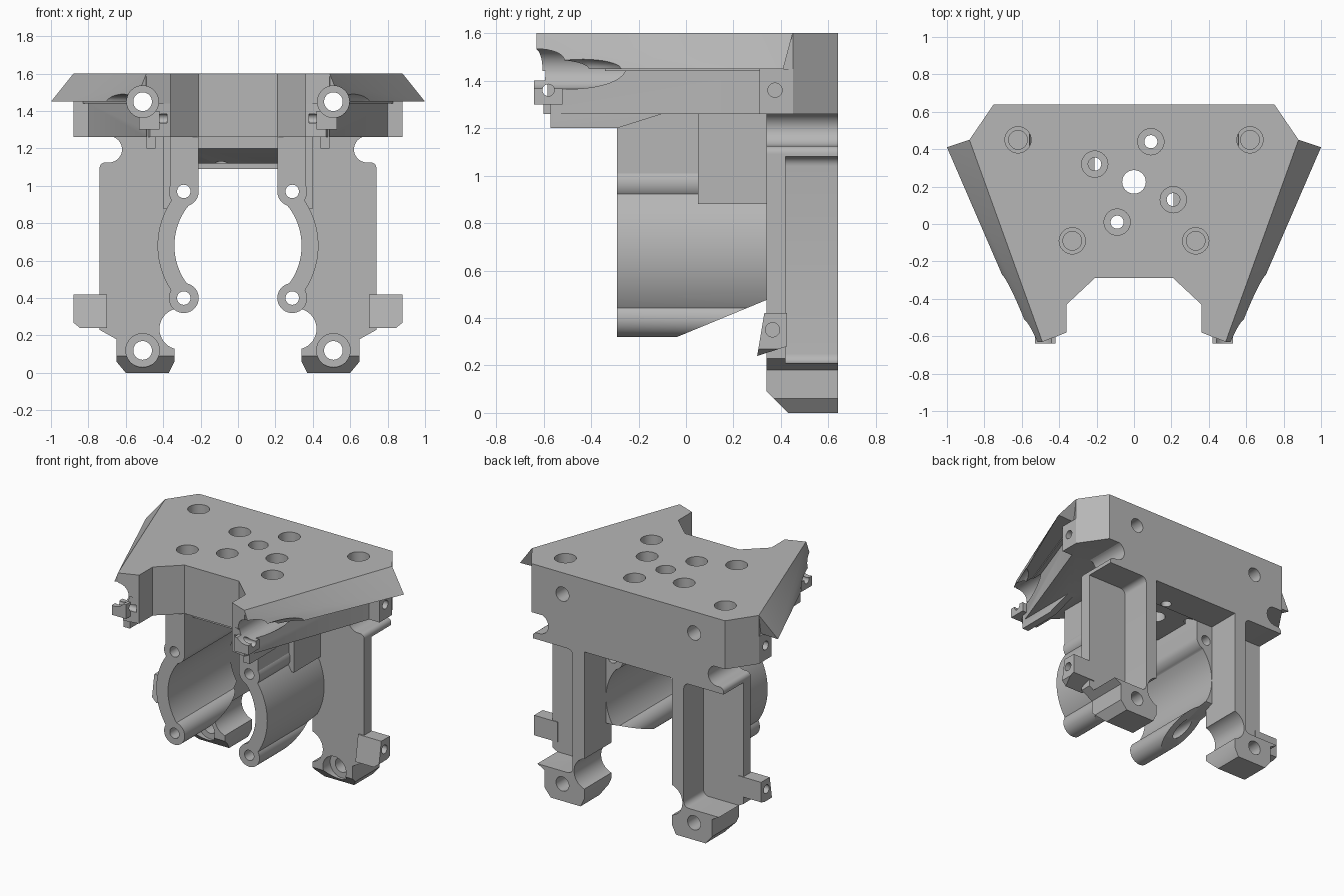
import bpy, bmesh, math
from mathutils import Vector, Matrix

old = bpy.data.objects.get("Cube")
if old:
    bpy.data.objects.remove(old, do_unlink=True)

grey = bpy.data.materials.new("mid_grey")
grey.use_nodes = True
grey.diffuse_color = (0.47, 0.47, 0.47, 1)
grey.node_tree.nodes["Principled BSDF"].inputs["Base Color"].default_value = (0.47, 0.47, 0.47, 1)


def make(name, bm):
    bmesh.ops.recalc_face_normals(bm, faces=bm.faces)
    me = bpy.data.meshes.new(name)
    bm.to_mesh(me)
    bm.free()
    ob = bpy.data.objects.new(name, me)
    me.materials.append(grey)
    bpy.context.collection.objects.link(ob)
    return ob


def prism(name, pts, axis, a, b):
    """Extrude a 2D outline along an axis; the outline uses the other two axes in order."""
    def place(p, t):
        v = list(p)
        v.insert("xyz".index(axis), t)
        return v
    bm = bmesh.new()
    low = [bm.verts.new(place(p, a)) for p in pts]
    high = [bm.verts.new(place(p, b)) for p in pts]
    bm.faces.new(low)
    bm.faces.new(high)
    n = len(pts)
    for i in range(n):
        j = (i + 1) % n
        bm.faces.new((low[i], low[j], high[j], high[i]))
    return make(name, bm)


def box(name, x, y, z):
    return prism(name, [(x[0], y[0]), (x[1], y[0]), (x[1], y[1]), (x[0], y[1])], "z", *z)


def arc(cx, cy, r, a, b, n):
    angles = [math.radians(a + (b - a) * i / n) for i in range(n + 1)]
    return [(cx + r * math.cos(t), cy + r * math.sin(t)) for t in angles]


def rod(name, c, r, axis, a, b):
    return prism(name, arc(*c, r, 0, 360, 40)[:-1], axis, a, b)


def hull(name, pts):
    bm = bmesh.new()
    for p in pts:
        bm.verts.new(p)
    bmesh.ops.convex_hull(bm, input=bm.verts)
    return make(name, bm)


def apply(ob, mod):
    bpy.context.view_layer.objects.active = ob
    bpy.ops.object.modifier_apply(modifier=mod.name)


def boolean(ob, kind, *others):
    for other in others:
        mod = ob.modifiers.new("bool", "BOOLEAN")
        mod.operation, mod.object, mod.solver = kind, other, "EXACT"
        apply(ob, mod)
        bpy.data.objects.remove(other, do_unlink=True)


def mirror(ob):
    apply(ob, ob.modifiers.new("mirror", "MIRROR"))


def symmetric(half):
    return half + [(-x, y) for x, y in reversed(half)]


BOLT_X = 0.51


def bolt_cutters(z, head_end, head_r=0.085, sides=(1,)):
    out = []
    for s in sides:
        out.append(rod("bolt_hole", (s * BOLT_X, z), 0.05, "y", -1, 1))
        out.append(rod("head_bore", (s * BOLT_X, z), head_r, "y", -1, head_end))
    return out


# Top plate: full outline above, inset outline with rear ears below
notch = [(0.36, -0.58), (0.36, -0.43), (0.21, -0.29)]
plate = prism("top_plate", symmetric([(0.75, 0.64), (0.88, 0.45), (0.49, -0.63)] + notch), "z", 1.44, 1.6)
lower = prism("plate_base", symmetric(
    [(0.75, 0.64), (0.88, 0.45), (0.88, 0.31), (0.80, 0.31), (0.47, -0.60)] + notch), "z", 1.26, 1.45)
boolean(plate, "UNION", lower)
centre_pad = prism("centre_pad", [(-0.2, 1.3), (-0.2, 1.2), (0, 1.12), (0.45, 1.12), (0.45, 1.3)], "x", -0.3, 0.3)
rear_wall = box("rear_wall", (-0.36, 0.36), (0.4, 0.64), (1.09, 1.3))
boolean(plate, "UNION", centre_pad, rear_wall)
for s in (1, -1):
    tab = box("tip_tab", sorted((s * 0.42, s * 0.53)), (-0.64, -0.52), (1.30, 1.40))
    rib = prism("edge_rib", [(-0.57, 1.3), (-0.57, 1.2), (-0.29, 1.2), (-0.1, 1.26), (-0.1, 1.3)],
                "x", *sorted((s * 0.44, s * 0.49)))
    boolean(plate, "UNION", tab, rib)

# Plate holes: bolts, countersunk mounts, blind mounts, ear screws
boolean(plate, "DIFFERENCE", *bolt_cutters(1.45, -0.2, sides=(1, -1)))
boolean(plate, "DIFFERENCE", rod("centre_hole", (0, 0.225), 0.063, "z", 1, 2))
for c in [(0.09, 0.44), (-0.21, 0.32), (0.21, 0.13), (-0.09, 0.01)]:
    boolean(plate, "DIFFERENCE", rod("through", c, 0.035, "z", 1, 2), rod("sink", c, 0.07, "z", 1.45, 2))
for c in [(0.62, 0.45), (-0.62, 0.45), (0.33, -0.09), (-0.33, -0.09)]:
    boolean(plate, "DIFFERENCE", rod("blind", c, 0.05, "z", 1.36, 2), rod("sink", c, 0.07, "z", 1.45, 2))
for s in (1, -1):
    boolean(plate, "DIFFERENCE",
            rod("ear_hole", (0.375, 1.36), 0.03, "x", *sorted((s * 0.72, s))),
            rod("tip_hole", (-0.58, 1.36), 0.025, "x", *sorted((s * 0.38, s * 0.6))))

# Sloping side flange with its scooped front end
flange = hull("side_flange", [(0.88, 0.45, 1.6), (0.49, -0.63, 1.6), (1, 0.41, 1.45),
                              (0.55, -0.63, 1.45), (0.80, 0.40, 1.45), (0.44, -0.6, 1.45)])
bm = bmesh.new()
bmesh.ops.create_uvsphere(bm, u_segments=48, v_segments=24, radius=1,
                          matrix=Matrix.Translation((0.78, -0.64, 1.45)) @ Matrix.Diagonal((0.23, 0.39, 0.085, 1)))
boolean(flange, "DIFFERENCE", make("scoop", bm), *bolt_cutters(1.45, -0.2))
mirror(flange)

# Leg: notched shoulder, chamfered foot, pocket open to the rear and outside
profile = [(0.34, 0.06), (0.37, 0), (0.60, 0), (0.65, 0.06), (0.65, 0.18), (0.74, 0.23), (0.74, 1.09)]
profile += arc(0.71, 1.095, 0.03, 0, 90, 6) + arc(0.69, 1.195, 0.07, 270, 110, 16)
profile += [(0.66, 1.27), (0.34, 1.27)]
leg = prism("leg", profile, "y", 0.34, 0.64)
pocket = (arc(0.47, 0.25, 0.04, 270, 180, 6) + arc(0.47, 1.04, 0.04, 180, 90, 6)
          + [(1, 1.08), (1, 0.21)])
boolean(leg, "DIFFERENCE", prism("pocket", pocket, "y", 0.42, 0.8),
        prism("toe_cut", [(0.33, 0.1), (0.44, -0.01), (0.2, -0.01), (0.2, 0.1)], "x", 0, 1),
        rod("inner_scoop", (0.31, 0.235), 0.11, "y", 0, 1))
ear = prism("leg_ear", [(0.30, 0.24), (0.33, 0.42), (0.425, 0.42), (0.425, 0.28)], "x", 0.70, 0.88)
boolean(ear, "DIFFERENCE",
        prism("ear_chamfer", [(0.82, 0.22), (0.9, 0.22), (0.9, 0.285)], "y", 0, 1),
        rod("ear_screw", (0.365, 0.35), 0.03, "x", 0.75, 1))
boolean(leg, "UNION", ear)
boolean(leg, "DIFFERENCE", *bolt_cutters(0.12, 0.42, 0.09))
mirror(leg)

# Clamp arm: curved shell, two screw bosses, hanger up to the plate
shell = arc(0, 0.68, 0.34, -45, 45, 28) + arc(0, 0.68, 0.43, 45, -45, 28)
arm = prism("clamp_arm", shell, "y", -0.29, 0.40)
boolean(arm, "UNION", rod("upper_boss", (0.29, 0.97), 0.08, "y", -0.29, 0.40),
        rod("lower_boss", (0.29, 0.40), 0.08, "y", -0.29, 0.40),
        box("hanger", (0.21, 0.36), (-0.29, 0.40), (0.97, 1.28)),
        box("rear_gusset", (0.33, 0.40), (0.05, 0.40), (0.88, 1.28)))
boolean(arm, "DIFFERENCE",
        prism("slant_cut", [(-0.05, 0.315), (0.64, 0.6), (0.64, 0.2), (-0.05, 0.2)], "x", 0, 1),
        rod("upper_screw", (0.29, 0.97), 0.036, "y", -1, 1),
        rod("lower_screw", (0.29, 0.40), 0.036, "y", -1, 1))
mirror(arm)

# Smooth the curves, keep the edges sharp
bpy.ops.object.select_all(action="DESELECT")
for ob in (plate, flange, leg, arm):
    ob.select_set(True)
bpy.context.view_layer.objects.active = plate
bpy.ops.object.shade_smooth_by_angle(angle=math.radians(30))
